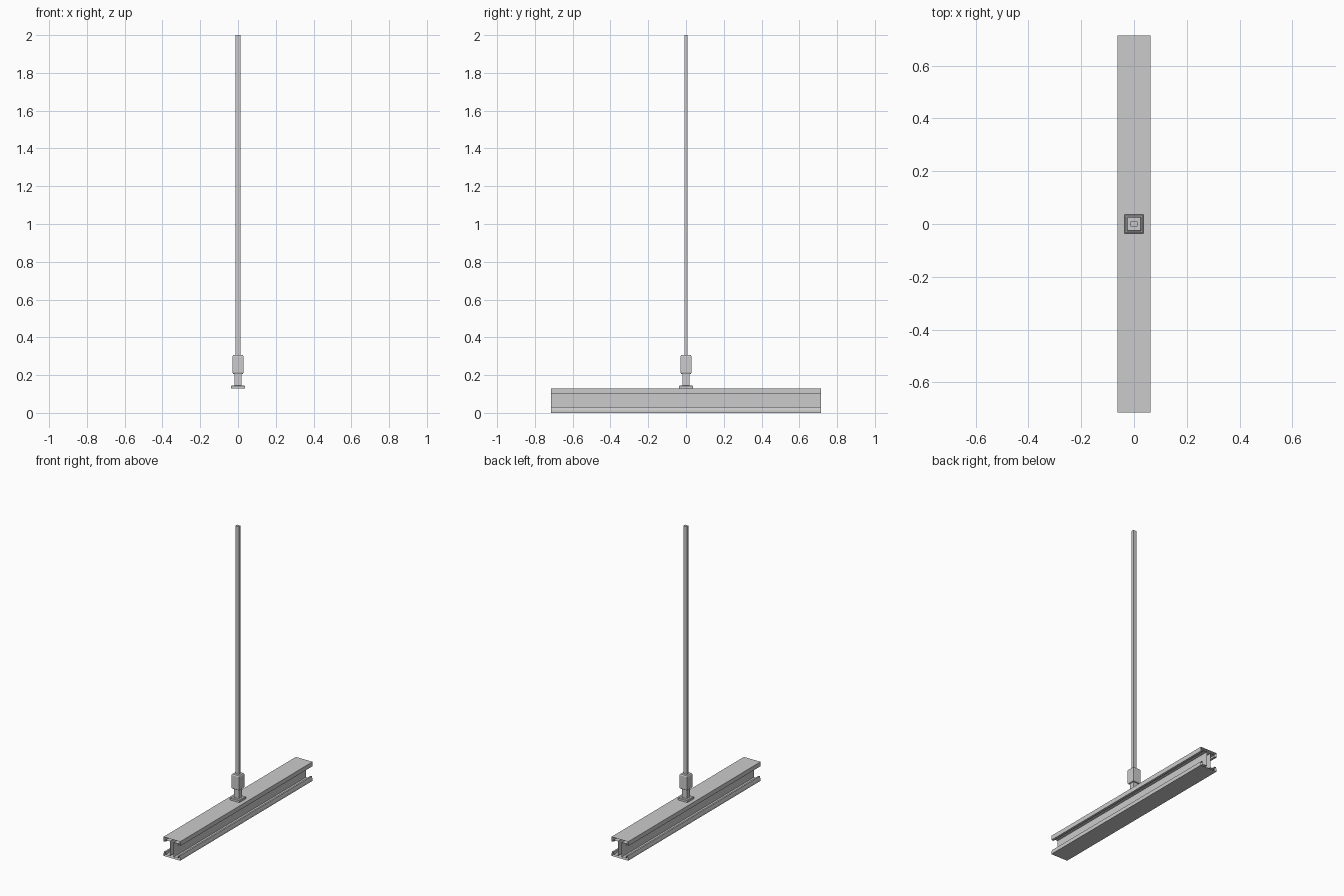
import bpy, bmesh

if "Cube" in bpy.data.objects:
    bpy.data.objects.remove(bpy.data.objects["Cube"])


def finish(name, bm):
    bmesh.ops.recalc_face_normals(bm, faces=bm.faces)
    me = bpy.data.meshes.new(name)
    bm.to_mesh(me)
    bm.free()
    ob = bpy.data.objects.new(name, me)
    bpy.context.collection.objects.link(ob)
    return ob


def stack(name, rings):
    """Rectangular sections (half x, half y, z) joined bottom to top."""
    bm = bmesh.new()
    loops = [[bm.verts.new((sx * hx, sy * hy, z))
              for sx, sy in ((-1, -1), (1, -1), (1, 1), (-1, 1))]
             for hx, hy, z in rings]
    for a, b in zip(loops, loops[1:]):
        for i in range(4):
            j = (i + 1) % 4
            bm.faces.new((a[i], a[j], b[j], b[i]))
    bm.faces.new(loops[0][::-1])
    bm.faces.new(loops[-1])
    return finish(name, bm)


# Rail: lipped I section, open at both ends
half = [(0.063, 0), (0.063, 0.012), (0.058, 0.03), (0.047, 0.03),
        (0.047, 0.012), (0.014, 0.012), (0.014, 0.112), (0.047, 0.112),
        (0.047, 0.1), (0.063, 0.1), (0.063, 0.13)]
profile = half + [(-x, z) for x, z in reversed(half)]
bm = bmesh.new()
ends = [[bm.verts.new((x, y, z)) for x, z in profile] for y in (-0.715, 0.715)]
n = len(profile)
for i in range(n):
    j = (i + 1) % n
    bm.faces.new((ends[0][i], ends[0][j], ends[1][j], ends[1][i]))
finish("rail", bm)

# Hanger assembly
stack("base_plate", [(0.036, 0.036, 0.13), (0.036, 0.036, 0.143), (0.032, 0.032, 0.146)])
stack("post", [(0.019, 0.018, 0.146), (0.019, 0.018, 0.208)])
stack("coupling", [(0.025, 0.025, 0.206), (0.029, 0.029, 0.213),
                   (0.029, 0.029, 0.299), (0.025, 0.025, 0.306)])
stack("rod", [(0.013, 0.009, 0.306), (0.013, 0.009, 2.0)])
